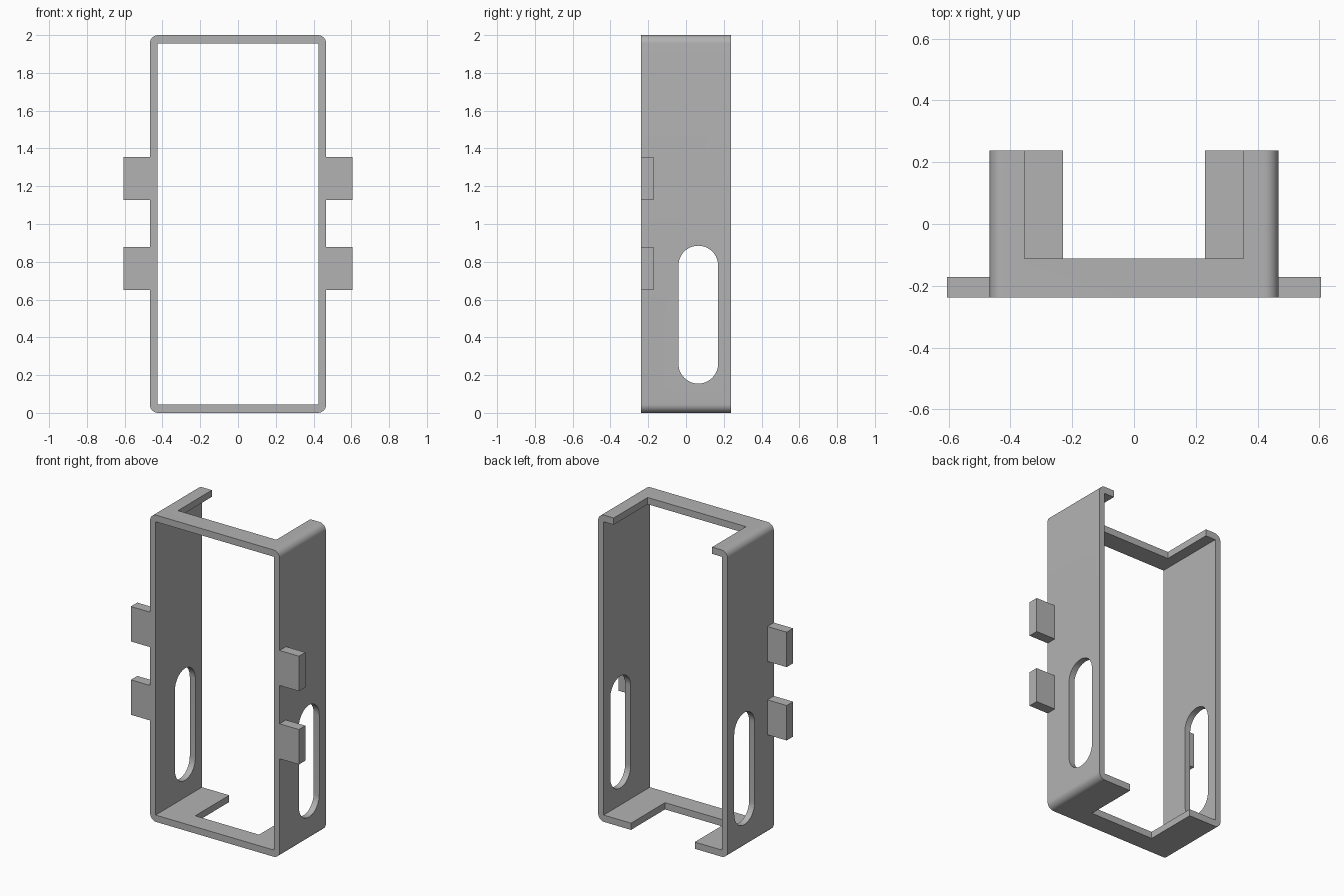
import bpy
import bmesh
from math import cos, sin, pi, radians

if "Cube" in bpy.data.objects:
    bpy.data.objects.remove(bpy.data.objects["Cube"], do_unlink=True)

grey = bpy.data.materials.new("plain grey")
grey.use_nodes = True
colour = (0.45, 0.45, 0.45, 1)
grey.diffuse_color = colour
grey.node_tree.nodes["Principled BSDF"].inputs["Base Color"].default_value = colour

HALF_W, HALF_D, HEIGHT = 0.467, 0.238, 2.0
WALL, PLATE, RADIUS = 0.04, 0.044, 0.045


def rounded_outline(u0, u1, v0, v1, r, steps):
    """Counter-clockwise rounded rectangle."""
    centres = [(u1 - r, v1 - r), (u0 + r, v1 - r), (u0 + r, v0 + r), (u1 - r, v0 + r)]
    points = []
    for k, (u, v) in enumerate(centres):
        for i in range(steps + 1):
            a = (k + i / steps) * pi / 2
            p = (u + r * cos(a), v + r * sin(a))
            if not points or abs(p[0] - points[-1][0]) + abs(p[1] - points[-1][1]) > 1e-5:
                points.append(p)
    return points


def prism(name, outline, place, offset):
    """Extrude a 2D outline, placed in space by a function, along an offset."""
    bm = bmesh.new()
    face = bm.faces.new([bm.verts.new(place(u, v)) for u, v in outline])
    ext = bmesh.ops.extrude_face_region(bm, geom=[face])
    bmesh.ops.translate(bm, vec=offset,
                        verts=[e for e in ext["geom"] if isinstance(e, bmesh.types.BMVert)])
    bmesh.ops.recalc_face_normals(bm, faces=bm.faces)
    mesh = bpy.data.meshes.new(name)
    bm.to_mesh(mesh)
    bm.free()
    mesh.materials.append(grey)
    obj = bpy.data.objects.new(name, mesh)
    bpy.context.collection.objects.link(obj)
    return obj


def box(name, x0, x1, y0, y1, z0, z1):
    outline = [(x0, z0), (x1, z0), (x1, z1), (x0, z1)]
    return prism(name, outline, lambda u, v: (u, y0, v), (0, y1 - y0, 0))


# Outer shell with rounded long edges
frame = prism("bracket_frame",
              rounded_outline(-HALF_W, HALF_W, 0, HEIGHT, RADIUS, 10),
              lambda u, v: (u, -HALF_D, v), (0, 2 * HALF_D, 0))

# Opening, rear notches in the end plates, and slots through both walls
inner = HALF_W - WALL
cutters = [
    box("opening_cutter", -inner, inner, -1, 1, PLATE, HEIGHT - PLATE),
    box("top_notch_cutter", -0.355, 0.355, -0.112, 1, HEIGHT - 0.2, HEIGHT + 0.2),
    box("bottom_notch_cutter", -0.23, 0.23, -0.112, 1, -0.2, 0.2),
    prism("slot_cutter", rounded_outline(-0.04, 0.17, 0.155, 0.885, 0.105, 12),
          lambda u, v: (-1, u, v), (2, 0, 0)),
]
for cutter in cutters:
    cutter.hide_render = True
    mod = frame.modifiers.new(cutter.name, "BOOLEAN")
    mod.operation = "DIFFERENCE"
    mod.solver = "EXACT"
    mod.object = cutter

bpy.context.view_layer.update()
shaped = bpy.data.meshes.new_from_object(
    frame.evaluated_get(bpy.context.evaluated_depsgraph_get()))
frame.modifiers.clear()
frame.data = shaped
for cutter in cutters:
    bpy.data.objects.remove(cutter, do_unlink=True)

bpy.ops.object.select_all(action="DESELECT")
frame.select_set(True)
bpy.context.view_layer.objects.active = frame
bpy.ops.object.shade_smooth_by_angle(angle=radians(30))

# Mounting tabs on the front edge of each side wall
for side, sign in (("left", 1), ("right", -1)):
    for level, z in (("lower", 0.65), ("upper", 1.128)):
        x0, x1 = sorted((sign * HALF_W, sign * 0.606))
        box(f"{side}_{level}_tab", x0, x1, -HALF_D, -0.172, z, z + 0.228)
